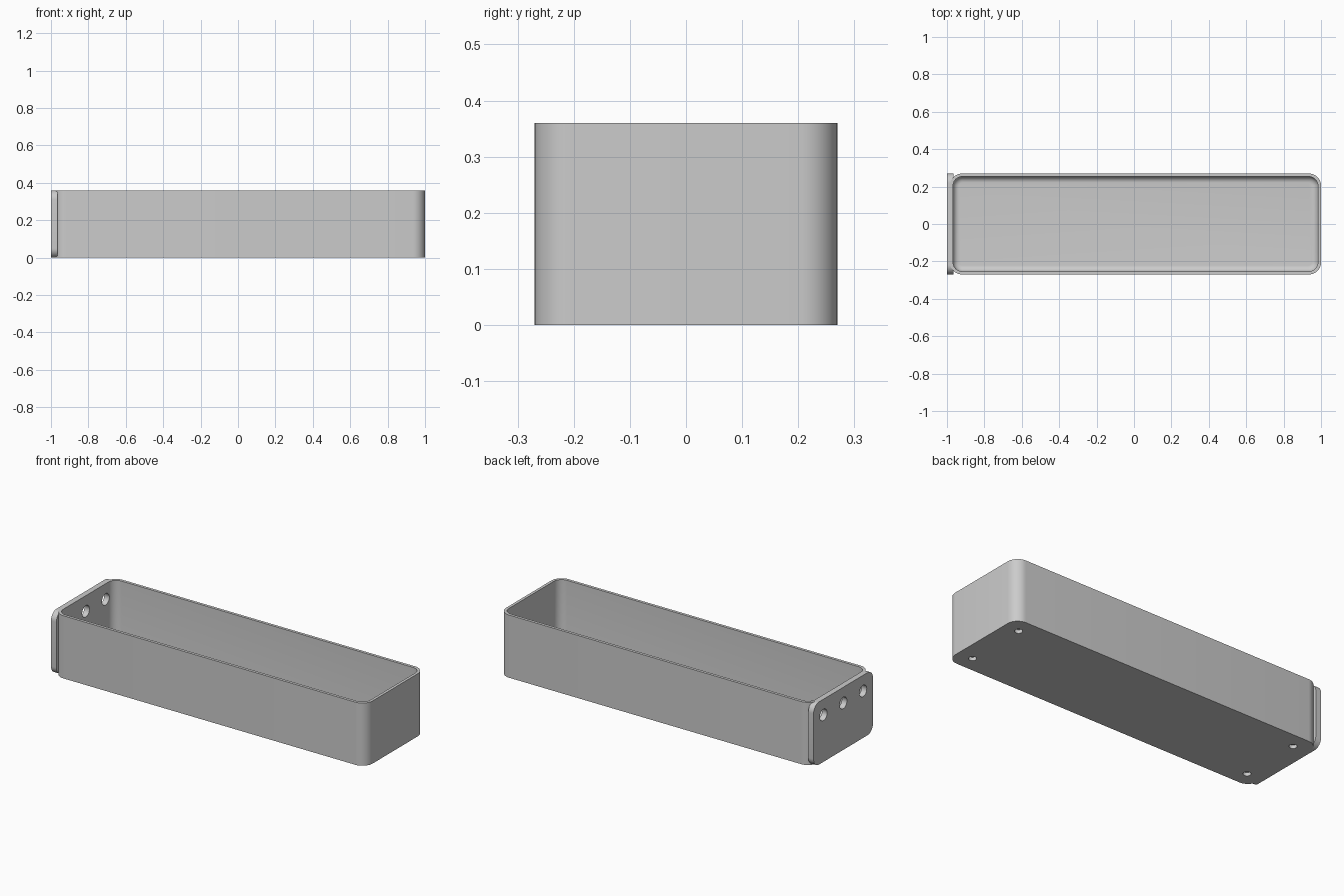
import bpy
import bmesh
import math
from mathutils import Matrix, Vector

cube = bpy.data.objects.get("Cube")
if cube:
    bpy.data.objects.remove(cube, do_unlink=True)

# Overall sizes
HALF_Y, HEIGHT = 0.27, 0.36
LEFT, RIGHT = -0.984, 1.0
WALL, FLOOR = 0.0165, 0.033
MID_X = (LEFT + RIGHT) / 2

grey = bpy.data.materials.new("plain_grey")
grey.use_nodes = True
colour = (0.6, 0.6, 0.6, 1)
grey.diffuse_color = colour
grey.node_tree.nodes["Principled BSDF"].inputs["Base Color"].default_value = colour


def finish(name, bm):
    bmesh.ops.recalc_face_normals(bm, faces=bm.faces)
    mesh = bpy.data.meshes.new(name)
    bm.to_mesh(mesh)
    bm.free()
    mesh.materials.append(grey)
    obj = bpy.data.objects.new(name, mesh)
    bpy.context.collection.objects.link(obj)
    return obj


def rounded_box(name, low, high, axis, radius, floor_radius=0):
    """Box with the four edges along one axis rounded, and optionally its bottom rim."""
    low, high = Vector(low), Vector(high)
    bm = bmesh.new()
    bmesh.ops.create_cube(bm, size=1)
    bmesh.ops.scale(bm, vec=high - low, verts=bm.verts)
    bmesh.ops.translate(bm, vec=(low + high) / 2, verts=bm.verts)
    along = [e for e in bm.edges
             if abs((e.verts[0].co - e.verts[1].co)[axis]) > 0.001]
    bmesh.ops.bevel(bm, geom=along, offset=radius, segments=10,
                    profile=0.5, affect='EDGES')
    if floor_radius:
        rim = [e for e in bm.edges
               if all(abs(v.co.z - low.z) < 0.0001 for v in e.verts)]
        bmesh.ops.bevel(bm, geom=rim, offset=floor_radius, segments=8,
                        profile=0.5, affect='EDGES')
    return finish(name, bm)


def drills(name, points, radius, depth, rotation):
    """Set of cylinders for cutting holes."""
    bm = bmesh.new()
    for p in points:
        bmesh.ops.create_cone(bm, cap_ends=True, segments=32, radius1=radius,
                              radius2=radius, depth=depth,
                              matrix=Matrix.Translation(p) @ rotation)
    return finish(name, bm)


def combine(target, tool, operation):
    mod = target.modifiers.new(tool.name, 'BOOLEAN')
    mod.operation = operation
    mod.solver = 'EXACT'
    mod.object = tool
    bpy.context.view_layer.objects.active = target
    bpy.ops.object.modifier_apply(modifier=mod.name)
    bpy.data.objects.remove(tool, do_unlink=True)


# Tray body and the mounting plate on its end
tray = rounded_box("tray", (LEFT, -HALF_Y, 0), (RIGHT, HALF_Y, HEIGHT), 2, 0.065)
plate = rounded_box("mounting_plate", (-1, -HALF_Y, 0), (-0.966, HALF_Y, HEIGHT), 0, 0.05)
combine(tray, plate, 'UNION')

# Hollow with a filleted floor
cavity = rounded_box("cavity", (LEFT + WALL, WALL - HALF_Y, FLOOR),
                     (RIGHT - WALL, HALF_Y - WALL, HEIGHT + 0.1), 2, 0.049, 0.033)
combine(tray, cavity, 'DIFFERENCE')

# Three holes through the mounting plate
turn = Matrix.Rotation(math.pi / 2, 4, 'Y')
screw_holes = drills("screw_holes", [(-1, y, 0.27) for y in (-0.18, 0, 0.18)],
                     0.033, 0.2, turn)
combine(tray, screw_holes, 'DIFFERENCE')

# Four shallow foot holes underneath
feet = [(MID_X + sx * 0.9, sy * 0.18, 0) for sx in (-1, 1) for sy in (-1, 1)]
foot_holes = drills("foot_holes", feet, 0.021, 0.04, Matrix.Identity(4))
combine(tray, foot_holes, 'DIFFERENCE')

# Smooth rounded corners, sharp edges elsewhere
bpy.ops.object.select_all(action='DESELECT')
tray.select_set(True)
bpy.context.view_layer.objects.active = tray
bpy.ops.object.shade_smooth_by_angle(angle=math.radians(30))
